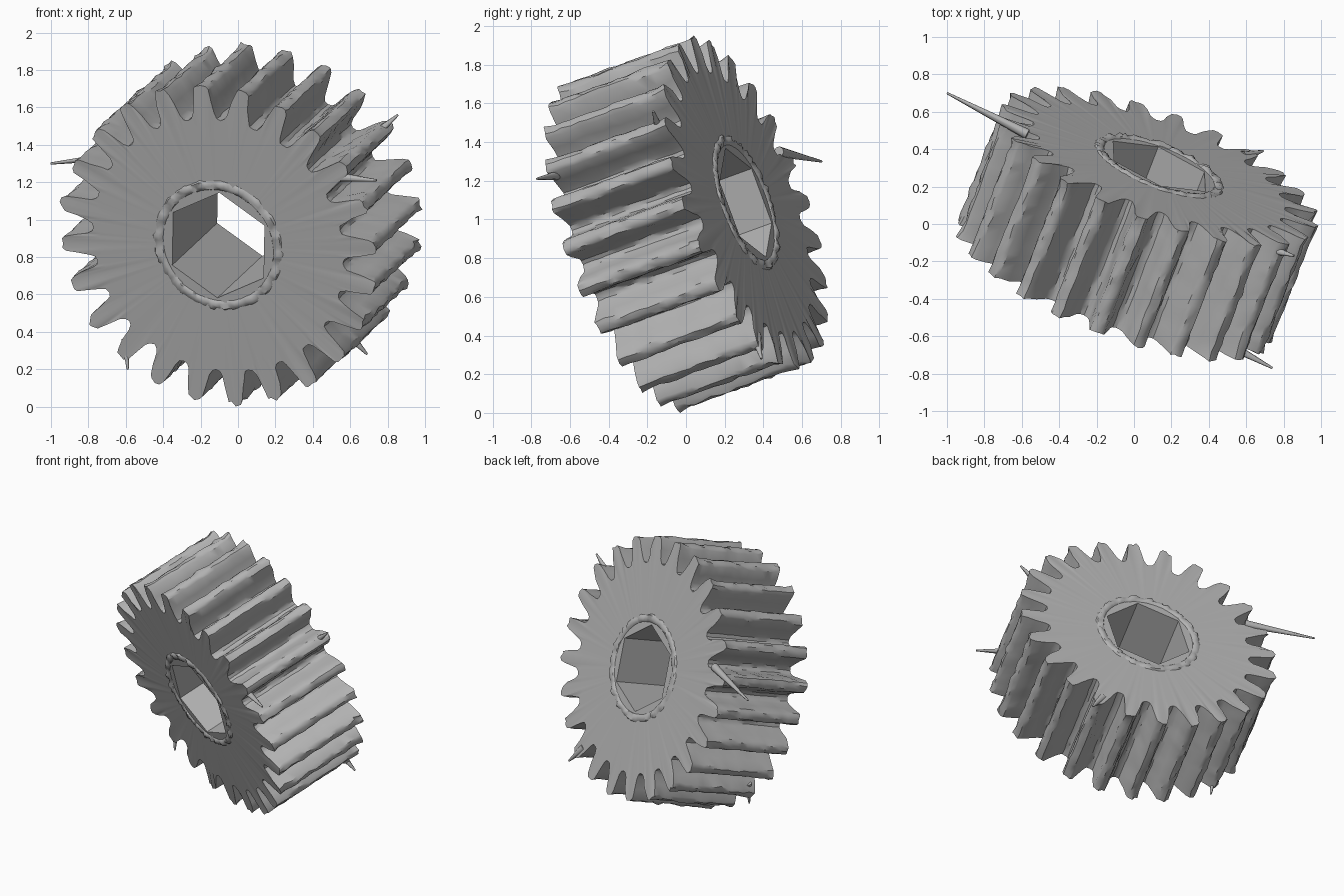
import bpy, bmesh, math, random
from mathutils import Matrix, Vector

random.seed(4)
cube = bpy.data.objects.get("Cube")
if cube:
    bpy.data.objects.remove(cube)

# One plain grey material
grey = bpy.data.materials.new("plain_grey")
grey.use_nodes = True
grey.diffuse_color = (0.45, 0.45, 0.45, 1)
grey.node_tree.nodes["Principled BSDF"].inputs["Base Color"].default_value = (0.45, 0.45, 0.45, 1)

# Tilted gear frame: local z is the axle, pointing to the front
axle = Vector((0.342, 0.88, 0.32)).normalized()
side = Vector((-axle.z, 0, axle.x)).normalized()
up = side.cross(-axle)
TILT = Matrix((up, side, -axle)).transposed().to_4x4()
TILT.translation = Vector((0.015, 0, 0.975))

TEETH, PITCH, PHASE = 24, 15.0, 4.8
HALF, LAYERS = 0.35, 14
HEX_RADIUS, HEX_PHASE = 0.30, PHASE + 37.5


def finish(name, bm, matrix, angle=35):
    bmesh.ops.recalc_face_normals(bm, faces=bm.faces)
    mesh = bpy.data.meshes.new(name)
    bm.to_mesh(mesh)
    bm.free()
    mesh.materials.append(grey)
    obj = bpy.data.objects.new(name, mesh)
    bpy.context.collection.objects.link(obj)
    obj.matrix_world = matrix
    bpy.ops.object.select_all(action="DESELECT")
    obj.select_set(True)
    bpy.context.view_layer.objects.active = obj
    bpy.ops.object.shade_smooth_by_angle(angle=math.radians(angle))


def polar(bm, r, degrees, z):
    a = math.radians(degrees)
    return bm.verts.new((r * math.cos(a), r * math.sin(a), z))


def bridge(bm, a, b):
    for i in range(len(a)):
        j = (i + 1) % len(a)
        bm.faces.new((a[i], a[j], b[j], b[i]))


def hex_radius(degrees):
    offset = (degrees - HEX_PHASE) % 60 - 30
    return HEX_RADIUS * math.cos(math.radians(30)) / math.cos(math.radians(offset))


# Tooth outline: half of it is mirrored about the tooth centre
flank = [(5.8, 0.718), (4.7, 0.745), (3.6, 0.81), (2.6, 0.875), (1.6, 0.893)]
tooth = [(-7.5, 0.71)] + [(-a, r) for a, r in flank] + [(0, 0.898)] + flank[::-1]
outline = [(PHASE + k * PITCH + a, r) for k in range(TEETH) for a, r in tooth]

# Gear body: worn toothed rim, hexagonal bore and flat end faces
bm = bmesh.new()
rims = []
for layer in range(LAYERS + 1):
    t = 2 * layer / LAYERS - 1
    rim = []
    for a, r in outline:
        wear = random.gauss(0, 0.004 if r > 0.73 else 0.002)
        lip = 0
        if abs(t) == 1 and r > 0.8:
            wear += random.uniform(-0.005, 0.015)
            lip = t * random.uniform(-0.005, 0.006)
        rim.append(polar(bm, r + wear, a + random.gauss(0, 0.12), t * HALF + lip))
    rims.append(rim)
for a, b in zip(rims, rims[1:]):
    bridge(bm, a, b)
bores = []
for z, rim in ((-HALF, rims[0]), (HALF, rims[-1])):
    bore = [polar(bm, hex_radius(a), a, z) for a, r in outline]
    hub = [polar(bm, 0.67, a, z) for a, r in outline]
    bridge(bm, bore, hub)
    bridge(bm, hub, rim)
    bores.append(bore)
bridge(bm, *bores)
finish("gear_body", bm, TILT)

# Uneven raised bead around the bore on each end
for name, sign in (("front_bead", 1), ("back_bead", -1)):
    bm = bmesh.new()
    rings = []
    steps = 96
    section = [(0.308, -0.01), (0.316, 0.004), (0.335, 0.01), (0.357, 0.007), (0.372, -0.01)]
    for r, h in section:
        ring = []
        for s in range(steps):
            bump = 0.004 * math.sin(s * math.tau * 20 / steps) + random.gauss(0, 0.004)
            height = h + bump if h > 0 else h
            ring.append(polar(bm, r + bump * 0.5, s * 360 / steps, sign * (HALF + height)))
        rings.append(ring)
    for a, b in zip(rings, rings[1:] + rings[:1]):
        bridge(bm, a, b)
    finish(name, bm, TILT, 50)


# Stray burrs that stick out of the tooth ends
def burr_spike(name, start, tip, radius):
    start, tip = Vector(start), Vector(tip)
    d = tip - start
    bm = bmesh.new()
    bmesh.ops.create_cone(bm, cap_ends=True, segments=8, radius1=radius, radius2=0.006, depth=d.length)
    turn = d.to_track_quat("Z", "Y").to_matrix().to_4x4()
    finish(name, bm, Matrix.Translation((start + tip) / 2) @ turn, 50)


burr_spike("left_long_burr", (-0.57, 0.48, 1.35), (-1.0, 0.7, 1.3), 0.028)
burr_spike("right_long_burr", (0.42, -0.6, 1.24), (0.74, -0.77, 1.21), 0.035)
burr_spike("upper_burr", (0.68, -0.12, 1.41), (0.855, -0.17, 1.56), 0.035)
burr_spike("lower_left_burr", (-0.6, 0.13, 0.36), (-0.59, 0.1, 0.2), 0.025)
burr_spike("lower_back_burr", (0.58, 0.36, 0.4), (0.69, 0.39, 0.28), 0.03)
